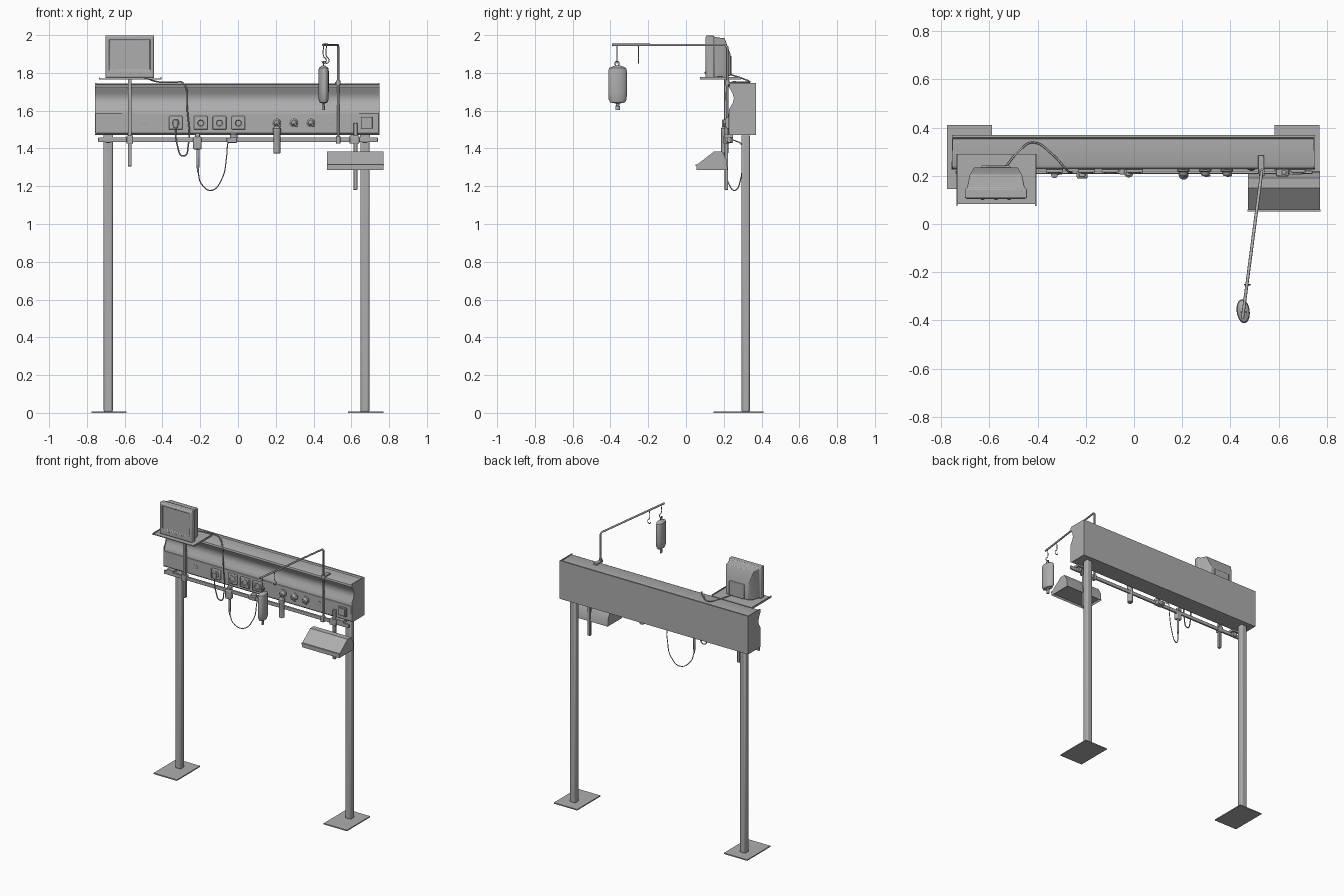
import bpy, bmesh, math
from mathutils import Matrix, Vector

cube = bpy.data.objects.get("Cube")
if cube:
    bpy.data.objects.remove(cube, do_unlink=True)

grey = bpy.data.materials.new("plain_grey")
grey.use_nodes = True
grey.diffuse_color = (0.42, 0.42, 0.42, 1)
grey.node_tree.nodes["Principled BSDF"].inputs["Base Color"].default_value = (0.42, 0.42, 0.42, 1)


def finish(name, bm, bevel=0, smooth=True):
    bmesh.ops.recalc_face_normals(bm, faces=bm.faces)
    me = bpy.data.meshes.new(name)
    bm.to_mesh(me)
    bm.free()
    ob = bpy.data.objects.new(name, me)
    bpy.context.collection.objects.link(ob)
    me.materials.append(grey)
    if bevel:
        mod = ob.modifiers.new("edge", 'BEVEL')
        mod.width, mod.segments = bevel, 2
    bpy.ops.object.select_all(action='DESELECT')
    bpy.context.view_layer.objects.active = ob
    ob.select_set(True)
    if smooth:
        bpy.ops.object.shade_smooth_by_angle(angle=math.radians(35))
    return ob


def box(name, x, y, z, bevel=0):
    """Box from three (low, high) ranges."""
    bm = bmesh.new()
    bmesh.ops.create_cube(bm, size=1)
    for v in bm.verts:
        v.co = [(r[0] + r[1]) / 2 + c * (r[1] - r[0]) for c, r in zip(v.co, (x, y, z))]
    return finish(name, bm, bevel, bool(bevel))


def extrude_x(name, profile, x0, x1):
    """Extrude a (y, z) outline along x."""
    bm = bmesh.new()
    face = bm.faces.new([bm.verts.new((x0, y, z)) for y, z in profile])
    new = bmesh.ops.extrude_face_region(bm, geom=[face])["geom"]
    bmesh.ops.translate(bm, vec=(x1 - x0, 0, 0), verts=[v for v in new if isinstance(v, bmesh.types.BMVert)])
    return finish(name, bm)


def loft(bm, rings):
    """Bridge equal rings of points and cap both ends."""
    loops = [[bm.verts.new(p) for p in ring] for ring in rings]
    n = len(loops[0])
    for a, b in zip(loops, loops[1:]):
        for i in range(n):
            bm.faces.new((a[i], a[(i + 1) % n], b[(i + 1) % n], b[i]))
    return bm.faces.new(loops[0]), bm.faces.new(loops[-1])


def lathe(name, profile, loc, forward=False, scale=(1, 1), turn=0, n=20):
    """Turn a (radius, height) profile about z, or about -y when forward."""
    bm = bmesh.new()
    loft(bm, [[(r * scale[0] * math.cos(i * math.tau / n), r * scale[1] * math.sin(i * math.tau / n), h)
               for i in range(n)] for r, h in profile])
    rot = Matrix.Rotation(math.pi / 2, 4, 'X') if forward else Matrix.Rotation(turn, 4, 'Z')
    bm.transform(Matrix.Translation(loc) @ rot)
    return finish(name, bm)


def tube(name, points, radius, curved=True):
    cu = bpy.data.curves.new(name, 'CURVE')
    cu.dimensions = '3D'
    cu.bevel_depth, cu.bevel_resolution, cu.use_fill_caps = radius, 2, True
    cu.resolution_u = 8
    if curved:
        sp = cu.splines.new('BEZIER')
        sp.bezier_points.add(len(points) - 1)
        for bp, p in zip(sp.bezier_points, points):
            bp.co = p
            bp.handle_left_type = bp.handle_right_type = 'AUTO'
    else:
        sp = cu.splines.new('POLY')
        sp.points.add(len(points) - 1)
        for sp_p, p in zip(sp.points, points):
            sp_p.co = (*p, 1)
    ob = bpy.data.objects.new(name, cu)
    bpy.context.collection.objects.link(ob)
    cu.materials.append(grey)
    bpy.ops.object.select_all(action='DESELECT')
    bpy.context.view_layer.objects.active = ob
    ob.select_set(True)
    bpy.ops.object.convert(target='MESH')
    bpy.ops.object.shade_smooth_by_angle(angle=math.radians(50))


# Floor plates and posts
for side, px, fx in (("right", -0.687, -0.683), ("left", 0.672, 0.676)):
    box(side + "_floor_plate", (fx - 0.093, fx + 0.093), (0.145, 0.41), (0, 0.008))
    box(side + "_post", (px - 0.024, px + 0.024), (0.294, 0.338), (0.002, 1.475), 0.01)
    box(side + "_rail_bracket", (px - 0.026, px + 0.026), (0.205, 0.25), (1.457, 1.475))
    box(side + "_rail_stem", (px - 0.015, px + 0.015), (0.212, 0.24), (1.43, 1.46), 0.004)

# Beam with hollowed front, end covers and lower service panel
outline = [(0.37, 1.47), (0.37, 1.745), (0.358, 1.745), (0.352, 1.738), (0.245, 1.742),
           (0.233, 1.737), (0.23, 1.725), (0.236, 1.71), (0.249, 1.69), (0.256, 1.665),
           (0.251, 1.64), (0.238, 1.615), (0.23, 1.592), (0.23, 1.478), (0.238, 1.47)]
extrude_x("beam", outline, -0.752, 0.746)
cover = [(0.37, 1.47), (0.37, 1.746), (0.232, 1.746), (0.228, 1.725), (0.247, 1.69),
         (0.254, 1.665), (0.247, 1.64), (0.229, 1.61), (0.227, 1.475), (0.235, 1.47)]
for side, x in (("right", -0.756), ("left", 0.744)):
    extrude_x(side + "_end_cover", cover, x, x + 0.006)
box("service_panel", (-0.757, 0.746), (0.226, 0.26), (1.48, 1.588), 0.003)
box("equipment_rail", (-0.74, 0.74), (0.208, 0.221), (1.433, 1.459), 0.003)

# Square sockets with round knobs
for i, x in enumerate((-0.33, -0.197, -0.098, 0.002)):
    box(f"socket_plate_{i}", (x - 0.036, x + 0.036), (0.213, 0.228), (1.499, 1.571), 0.005)
    lathe(f"socket_ring_{i}", [(0.026, 0), (0.026, 0.004), (0.017, 0.006), (0.014, 0.002)],
          (x, 0.213, 1.535), True)

# Round gas outlets and small flush connectors
for i, x in enumerate((0.205, 0.295, 0.385)):
    lathe(f"gas_outlet_{i}", [(0.026, 0), (0.026, 0.008), (0.02, 0.012), (0.016, 0.024), (0.012, 0.028)],
          (x, 0.227, 1.538), True)
    tube(f"gas_lever_{i}", [(x, 0.2, 1.538), (x + 0.018, 0.202, 1.515)], 0.005, False)
for i, x in enumerate((-0.498, 0.487)):
    lathe(f"small_connector_{i}", [(0.016, 0), (0.016, 0.003), (0.008, 0.004)], (x, 0.227, 1.54), True)

# Square display on the left end
box("display_frame", (0.65, 0.712), (0.214, 0.228), (1.505, 1.567), 0.003)
box("display_face", (0.657, 0.705), (0.21, 0.22), (1.512, 1.56))

# Monitor shelf on its pole
box("monitor_shelf", (-0.735, -0.407), (0.082, 0.29), (1.764, 1.77))
for side, x in (("right", -0.737), ("left", -0.41)):
    box(side + "_shelf_lip", (x, x + 0.005), (0.075, 0.29), (1.764, 1.777))
box("monitor_pole", (-0.583, -0.563), (0.202, 0.222), (1.305, 1.766), 0.003)
box("monitor_pole_clamp", (-0.591, -0.555), (0.195, 0.23), (1.425, 1.468), 0.004)

# Monitor with sunk screen and tapered back
bm = bmesh.new()
mx = -0.573
rings = [[(mx + s * w, y, z) for s, z in ((-1, lo), (1, lo), (1, hi), (-1, hi))] for y, w, lo, hi in (
    (0.104, 0.121, 1.778, 1.99), (0.11, 0.129, 1.772, 1.998), (0.145, 0.129, 1.772, 1.998),
    (0.15, 0.12, 1.777, 1.99), (0.205, 0.108, 1.78, 1.983), (0.235, 0.09, 1.785, 1.9))]
front, back = loft(bm, rings)
bmesh.ops.recalc_face_normals(bm, faces=bm.faces)
bmesh.ops.inset_region(bm, faces=[front], thickness=0.017, depth=0)
for v in front.verts:
    if v.co.z < 1.85:
        v.co.z += 0.022
bmesh.ops.inset_region(bm, faces=[front], thickness=0.004, depth=-0.008)
finish("monitor", bm, 0.003)
for i in range(3):
    x = mx - 0.055 + i * 0.055
    lathe(f"monitor_button_{i}", [(0.007, 0), (0.007, 0.004), (0.004, 0.006)], (x, 0.105, 1.8), True, n=12)
box("monitor_back_box", (mx - 0.06, mx + 0.06), (0.2, 0.242), (1.785, 1.89), 0.004)

# Monitor lead to the first socket
tube("monitor_lead", [(-0.53, 0.24, 1.79), (-0.48, 0.3, 1.77), (-0.42, 0.338, 1.752), (-0.34, 0.29, 1.75),
                      (-0.285, 0.23, 1.74), (-0.268, 0.216, 1.6), (-0.263, 0.214, 1.42),
                      (-0.288, 0.212, 1.36), (-0.322, 0.206, 1.42), (-0.33, 0.2, 1.525)], 0.004)
lathe("lead_plug", [(0.012, -0.02), (0.014, 0), (0.014, 0.02), (0.008, 0.024)], (-0.33, 0.204, 1.53))

# Hand unit with sensor cable
box("hand_unit", (-0.238, -0.192), (0.188, 0.222), (1.395, 1.462), 0.008)
box("hand_unit_hook", (-0.228, -0.202), (0.195, 0.228), (1.455, 1.482), 0.004)
lathe("hand_unit_stem", [(0.004, 1.275), (0.007, 1.3), (0.008, 1.4)], (-0.212, 0.208, 0), n=12)
tube("sensor_cable", [(-0.212, 0.21, 1.28), (-0.195, 0.225, 1.215), (-0.14, 0.26, 1.178),
                      (-0.085, 0.29, 1.24), (-0.06, 0.298, 1.36), (-0.055, 0.295, 1.42),
                      (-0.045, 0.25, 1.445)], 0.003)
box("cable_clamp", (-0.06, -0.005), (0.205, 0.25), (1.43, 1.458), 0.004)
lathe("clamp_knob", [(0.02, 1.455), (0.02, 1.475), (0.012, 1.482)], (-0.022, 0.213, 0), n=16)

# Flow meter under the first gas outlet
lathe("flow_meter", [(0.015, 1.372), (0.019, 1.376), (0.019, 1.475), (0.021, 1.48), (0.021, 1.505),
                     (0.01, 1.52)], (0.206, 0.205, 0))

# Drip arm, clamps and hooks
a, b = Vector((0.53, 0.218, 1.948)), Vector((0.45, -0.392, 1.948))
tube("drip_pole", [(0.53, 0.218, 1.43), a - Vector((0, 0, 0.012)), a + (b - a) * 0.018, b], 0.0065, False)
box("drip_top_clamp", (0.514, 0.54), (0.212, 0.285), (1.738, 1.752), 0.003)
lathe("drip_collar", [(0.012, 1.735), (0.012, 1.76)], (0.53, 0.218, 0), n=16)
box("drip_rail_clamp", (0.518, 0.542), (0.198, 0.228), (1.425, 1.465), 0.004)


def hook(name, p):
    x, y, z = p
    tube(name, [(x, y, z), (x, y, z - 0.06), (x + 0.012, y, z - 0.075),
                (x + 0.012, y, z - 0.09), (x - 0.002, y, z - 0.097), (x - 0.01, y, z - 0.085)], 0.0025)


hook("bag_hook", a + (b - a) * 0.956)
hook("spare_hook", a + (b - a) * 0.77)

# Hanging drip bottle
lathe("drip_bottle", [(0.012, 1.603), (0.012, 1.625), (0.008, 1.628), (0.01, 1.638), (0.038, 1.643),
                      (0.047, 1.66), (0.049, 1.7), (0.049, 1.81), (0.044, 1.826), (0.02, 1.837), (0.008, 1.84)],
      (0.453, -0.362, 0), scale=(0.55, 1.02), turn=0.13, n=28)
tube("bottle_loop", [(0.453, -0.365 + 0.011 * math.cos(t * math.pi / 4), 1.849 + 0.012 * math.sin(t * math.pi / 4))
                     for t in range(9)], 0.003)

# Sloped holder with hollow underside on its own pole
bm = bmesh.new()
shape = [(0.055, 1.285), (0.055, 1.312), (0.15, 1.385), (0.19, 1.385), (0.215, 1.34), (0.22, 1.285)]
loft(bm, [[(x, y, z) for y, z in shape] for x in (0.472, 0.771)])
bmesh.ops.recalc_face_normals(bm, faces=bm.faces)
under = [f for f in bm.faces if f.normal.z < -0.9]
bmesh.ops.inset_region(bm, faces=under, thickness=0.012, depth=-0.012)
finish("sloped_holder", bm)
box("holder_front_ledge", (0.47, 0.773), (0.051, 0.06), (1.306, 1.316))
box("holder_pole", (0.612, 0.632), (0.205, 0.223), (1.18, 1.535), 0.003)
box("holder_clamp", (0.59, 0.642), (0.198, 0.23), (1.425, 1.468), 0.004)
